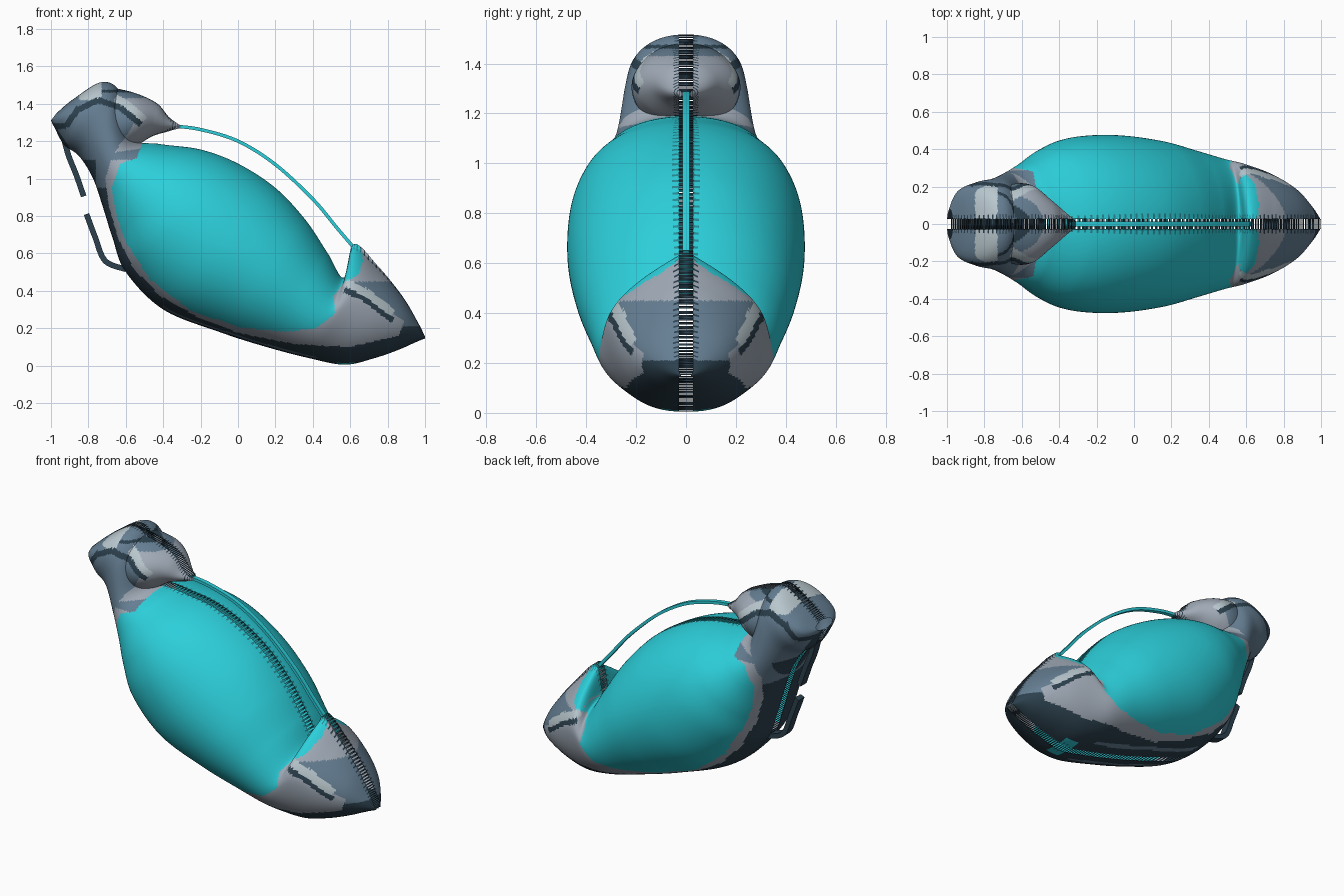
import bpy, bmesh, math
from mathutils import Vector
from mathutils.geometry import intersect_point_line

cube = bpy.data.objects.get("Cube")
if cube:
    bpy.data.objects.remove(cube, do_unlink=True)


def material(name, rgb):
    m = bpy.data.materials.new(name)
    m.use_nodes = True
    m.diffuse_color = (*rgb, 1)
    m.node_tree.nodes["Principled BSDF"].inputs["Base Color"].default_value = (*rgb, 1)
    return m


MATS = [material("teal", (0.025, 0.62, 0.70)),
        material("light_grey", (0.35, 0.40, 0.47)),
        material("slate", (0.13, 0.21, 0.29)),
        material("dark_slate", (0.025, 0.052, 0.075)),
        material("silver", (0.48, 0.57, 0.61)),
        material("deep_teal", (0.02, 0.25, 0.29))]
TEAL, LIGHT, SLATE, DARK, SILVER, DEEP = range(6)
GAP = 0.028


def spline(rows, u):
    """Catmull-Rom value of a list of equal-length rows, u from 0 to 1."""
    f = u * (len(rows) - 1)
    i = min(int(f), len(rows) - 2)
    t = f - i
    a, b, c, d = (rows[max(0, min(len(rows) - 1, i + k))] for k in (-1, 0, 1, 2))
    return [q + t / 2 * (r - p + t * (2 * p - 5 * q + 4 * r - s + t * (3 * (q - r) + s - p)))
            for p, q, r, s in zip(a, b, c, d)]


def inside(poly, x, z):
    hit = False
    for (ax, az), (bx, bz) in zip(poly, poly[1:] + poly[:1]):
        if (az > z) != (bz > z) and x < ax + (bx - ax) * (z - az) / (bz - az):
            hit = not hit
    return hit


def near(path, x, z, width):
    p = Vector((x, z, 0))
    for a, b in zip(path, path[1:]):
        q, t = intersect_point_line(p, Vector((*a, 0)), Vector((*b, 0)))
        if 0 <= t <= 1 and (p - q).length < width:
            return True
    return False


# Colour zones in side profile
TEAL_ZONE = [(-.52, 1.17), (-.54, 1.11), (-.63, 1.08), (-.675, .95), (-.65, .8), (-.6, .66),
             (-.47, .46), (-.26, .3), (0, .205), (.26, .18), (.42, .2), (.52, .28), (.51, .37),
             (.57, .45), (.58, .6), (.5, 1), (0, 1.2), (-.3, 1.21), (-.5, 1.2)]
PEAK_ZONE = [(.57, .45), (.64, .48), (.67, .56), (.66, .62), (.6, .7)]
LIGHT_ZONE = [(-.5, 1.2), (-.66, 1.16), (-.71, 1.0), (-.69, .85), (-.64, .68), (-.56, .52),
              (-.42, .375), (-.2, .25), (0, .175), (.3, .115), (.6, .1), (.86, .16),
              (.89, .24), (.8, .29), (.58, .42), (.5, .6), (0, 1)]
CHEST_ZONE = [(-.52, 1.16), (-.66, 1.14), (-.57, 1.27), (-.54, 1.34), (-.62, 1.43),
              (-.4, 1.43), (-.2, 1.28), (-.3, 1.24), (-.4, 1.2)]
SADDLE = [(.57, .445), (.68, .395), (.83, .28)]
CROWN = [(-.85, 1.37), (-.75, 1.42), (-.63, 1.38), (-.52, 1.29)]
NAPE = [(-1, 1.28), (-.92, 1.28), (-.85, 1.38)]


def paint(p):
    x, z, y = p.x, p.z, abs(p.y)
    if inside(TEAL_ZONE, x, z) or inside(PEAK_ZONE, x, z):
        return TEAL
    if .53 < x < .62 and z < .03 and y < .1:
        return TEAL
    # Tail: pale ridge, striped saddle, dark keel
    if x > .55:
        if near(SADDLE, x, z, .021):
            return SILVER
        if near([(a, b - .038) for a, b in SADDLE], x, z, .017):
            return DARK
        if inside(LIGHT_ZONE, x, z):
            return LIGHT
        if z > .45:
            return LIGHT
        return SLATE if z > .21 else DARK
    # Head: crown bands, pale bill
    if z > 1.1 and x < -.3:
        if near(CROWN, x, z, .016) or near(NAPE, x, z, .016):
            return DARK
        if x > -.66 and near([(-.66, 1.43), (-.6, 1.40), (-.5, 1.31)], x, z, .022):
            return SILVER
        if inside(CHEST_ZONE, x, z):
            return LIGHT
        if -.85 < x < -.73 and z > 1.42:
            return SILVER
        if x > -.73 and 1.46 < z < 1.475:
            return DARK
        return DARK if x < -.8 and z < 1.24 - 1.5 * (x + .95) else SLATE
    if inside(LIGHT_ZONE, x, z):
        return LIGHT
    if .11 < y < .145 and -.4 < x < .42 and z < .4:
        return SLATE
    return SLATE if z > .95 and x > -.76 else DARK


def finish(bm, name):
    bmesh.ops.recalc_face_normals(bm, faces=bm.faces)
    me = bpy.data.meshes.new(name)
    bm.to_mesh(me)
    bm.free()
    for m in MATS:
        me.materials.append(m)
    ob = bpy.data.objects.new(name, me)
    bpy.context.collection.objects.link(ob)
    me.shade_smooth()
    return ob


def loft(name, rows, steps, around):
    """Two mirrored shells joined by ribs across the seam.
    Each row: upper x, z, lower x, z, half width, upper and lower sharpness."""
    bm = bmesh.new()
    rings = {1: [], -1: []}
    for i in range(steps + 1):
        ux, uz, lx, lz, w, pu, pl = spline(rows, i / steps)
        for side in rings:
            ring = []
            for j in range(around + 1):
                t = math.pi * j / around
                c = math.cos(t)
                y = w * max(math.sin(t), 0) ** (pu if c > 0 else pl)
                y = max(y, min(GAP, w))
                ring.append(bm.verts.new(((ux + lx + (ux - lx) * c) / 2, side * y,
                                          max(0, (uz + lz + (uz - lz) * c) / 2))))
            rings[side].append(ring)
    for i in range(steps):
        for side in rings:
            a, b = rings[side][i], rings[side][i + 1]
            for j in range(around):
                f = bm.faces.new((a[j], a[j + 1], b[j + 1], b[j]))
                mid = f.calc_center_median()
                f.material_index = paint(mid)
                # Comb teeth beside the seam
                if i % 3 == 0 and abs(mid.y) < .05:
                    f.material_index = DEEP if f.material_index == TEAL else DARK
        if i % 2:
            l, r = rings[1], rings[-1]
            for j in (0, around):
                f = bm.faces.new((l[i][j], l[i + 1][j], r[i + 1][j], r[i][j]))
                f.material_index = DEEP if paint(f.calc_center_median()) == TEAL else DARK
    return finish(bm, name)


# Body from the back of the head down to the tail tip
loft("body_shell", [
    (-.97, 1.35, -1.0, 1.31, .08, 1, 1),
    (-.88, 1.425, -.98, 1.27, .18, .9, .9),
    (-.73, 1.515, -.93, 1.18, .225, .9, .9),
    (-.63, 1.46, -.85, 1.12, .245, .9, .9),
    (-.56, 1.22, -.775, 1.00, .28, 1, .9),
    (-.42, 1.185, -.72, .84, .335, 1, .9),
    (-.2, 1.155, -.67, .68, .415, 1, .9),
    (0, 1.08, -.60, .50, .465, 1, .95),
    (.2, .95, -.40, .30, .475, 1, .95),
    (.36, .78, -.1, .18, .445, 1, .9),
    (.48, .6, .15, .10, .395, 1, .9),
    (.565, .47, .38, .04, .35, 1, .85),
    (.62, .65, .57, .005, .32, 2.2, .8),
    (.75, .53, .73, .04, .265, 1.7, .8),
    (.88, .37, .86, .085, .185, 1.2, .9),
    (.96, .235, .95, .125, .09, 1, 1),
    (1.0, .155, 1.0, .145, .02, 1, 1)], 320, 80)

# Face tapering to a pointed bill
loft("face_and_bill", [
    (-.76, 1.50, -.76, 1.14, .17, 1, 1),
    (-.64, 1.48, -.64, 1.13, .215, 1, 1),
    (-.53, 1.45, -.55, 1.17, .205, 1, 1),
    (-.43, 1.40, -.46, 1.225, .13, 1, 1),
    (-.37, 1.33, -.38, 1.25, .07, 1, 1),
    (-.31, 1.285, -.31, 1.27, .015, 1, 1)], 90, 60)


def strip(name, pts, half_width, thick, mat, steps=40):
    """Thin rectangular strap following a side-profile path."""
    bm = bmesh.new()
    prev = None
    for i in range(steps + 1):
        u = i / steps
        x, z = spline(pts, u)
        a, b = spline(pts, max(0, u - .01)), spline(pts, min(1, u + .01))
        n = Vector((a[1] - b[1], b[0] - a[0])).normalized() * thick
        ring = [bm.verts.new((x + n.x * s, y, z + n.y * s))
                for s, y in ((1, -half_width), (1, half_width), (-1, half_width), (-1, -half_width))]
        if prev:
            for k in range(4):
                bm.faces.new((prev[k], prev[k - 1], ring[k - 1], ring[k]))
        if i in (0, steps):
            bm.faces.new(ring)
        prev = ring
    for f in bm.faces:
        f.material_index = mat
    ob = finish(bm, name)
    bpy.context.view_layer.objects.active = ob
    ob.select_set(True)
    bpy.ops.object.shade_smooth_by_angle()
    ob.select_set(False)


# Carrying strap from bill to tail, and the two broken rails along the back
strip("carry_strap", [(-.34, 1.28), (-.2, 1.262), (0, 1.20), (.2, 1.075), (.4, .89), (.53, .735),
                      (.62, .63)], .014, .009, TEAL)
strip("upper_back_rail", [(-.93, 1.21), (-.905, 1.12), (-.865, 1.02), (-.825, .905)], .03, .015, DARK)
strip("lower_back_rail", [(-.81, .81), (-.765, .69), (-.71, .56), (-.6, .515)], .03, .015, DARK)
